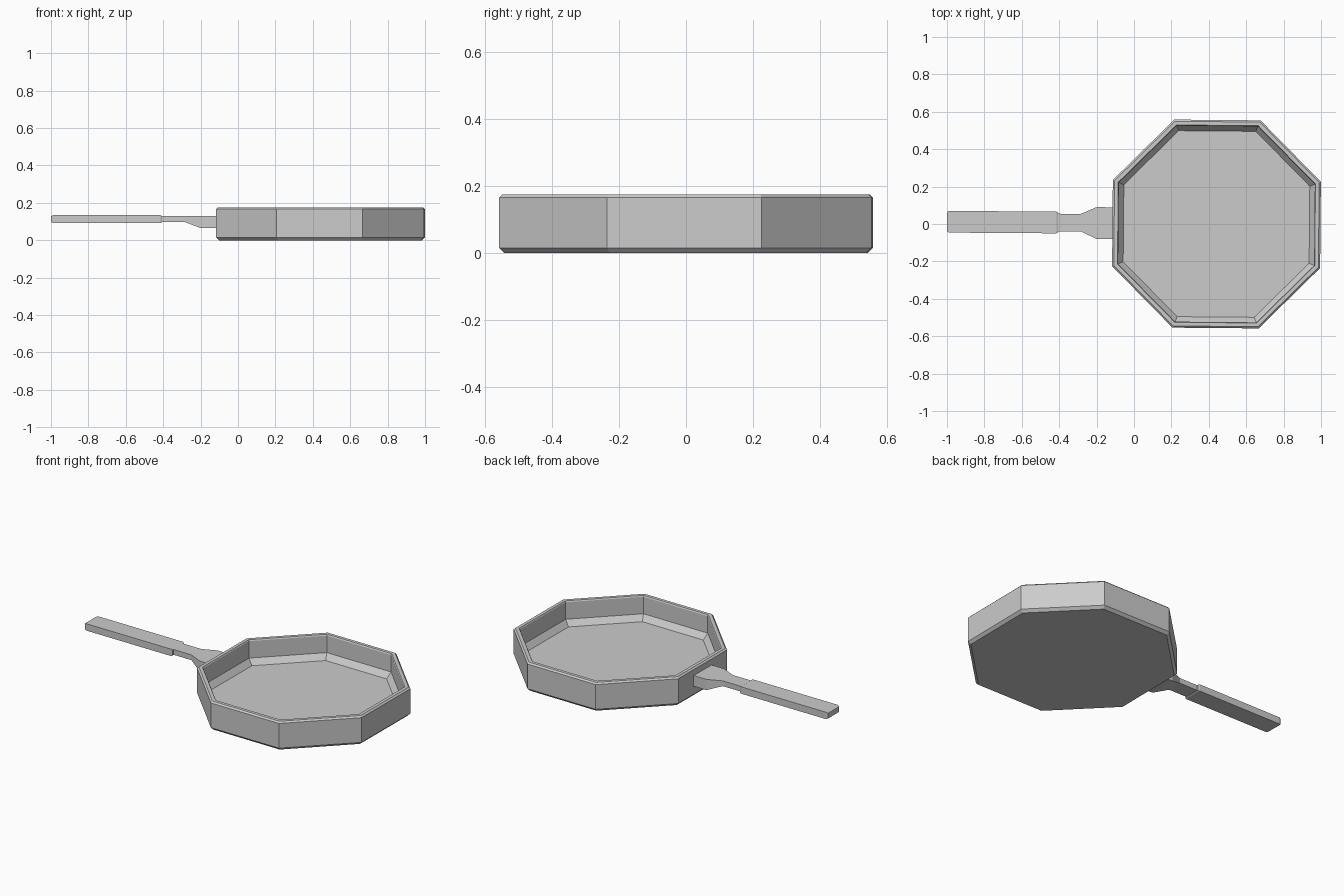
import bpy
import bmesh
from math import cos, sin, radians, tau

cube = bpy.data.objects.get("Cube")
if cube:
    bpy.data.objects.remove(cube, do_unlink=True)

grey = bpy.data.materials.new("plain grey")
grey.use_nodes = True
grey.diffuse_color = (0.6, 0.6, 0.6, 1)
bsdf = next(n for n in grey.node_tree.nodes if n.type == "BSDF_PRINCIPLED")
bsdf.inputs["Base Color"].default_value = (0.6, 0.6, 0.6, 1)


def loft(name, rings):
    """Skin a row of equal-sized rings and cap both ends."""
    bm = bmesh.new()
    loops = [[bm.verts.new(p) for p in ring] for ring in rings]
    for a, b in zip(loops, loops[1:]):
        for i in range(len(a)):
            j = (i + 1) % len(a)
            bm.faces.new((a[i], a[j], b[j], b[i]))
    bm.faces.new(loops[0])
    bm.faces.new(loops[-1])
    bmesh.ops.recalc_face_normals(bm, faces=bm.faces)
    mesh = bpy.data.meshes.new(name)
    bm.to_mesh(mesh)
    bm.free()
    mesh.materials.append(grey)
    obj = bpy.data.objects.new(name, mesh)
    bpy.context.collection.objects.link(obj)
    return obj


def octagon(radius, z):
    turn = radians(22)
    return [(0.441 + radius * cos(turn + tau * k / 8),
             radius * sin(turn + tau * k / 8), z) for k in range(8)]


def section(x, y, half_width, low, high):
    return [(x, y - half_width, low), (x, y + half_width, low),
            (x, y + half_width, high), (x, y - half_width, high)]


# Pan bowl: chamfered base, outer wall, rim, inner wall, sloped floor edge
pan_profile = [(0.585, 0), (0.602, 0.016), (0.602, 0.166), (0.592, 0.175),
               (0.571, 0.175), (0.567, 0.168), (0.567, 0.065), (0.538, 0.03)]
loft("pan_bowl", [octagon(r, z) for r, z in pan_profile])

# Bracket that flares out and down to meet the bowl
loft("handle_neck", [section(-0.42, 0.008, 0.047, 0.098, 0.13),
                     section(-0.285, 0.007, 0.047, 0.098, 0.13),
                     section(-0.2, 0.005, 0.085, 0.065, 0.13),
                     section(-0.1, 0.004, 0.085, 0.065, 0.13)])

# Flat grip with slightly chamfered ends
loft("handle_grip", [section(-1.0, 0.012, 0.052, 0.097, 0.129),
                     section(-0.988, 0.012, 0.058, 0.092, 0.134),
                     section(-0.415, 0.008, 0.058, 0.092, 0.134),
                     section(-0.407, 0.008, 0.053, 0.096, 0.13)])
